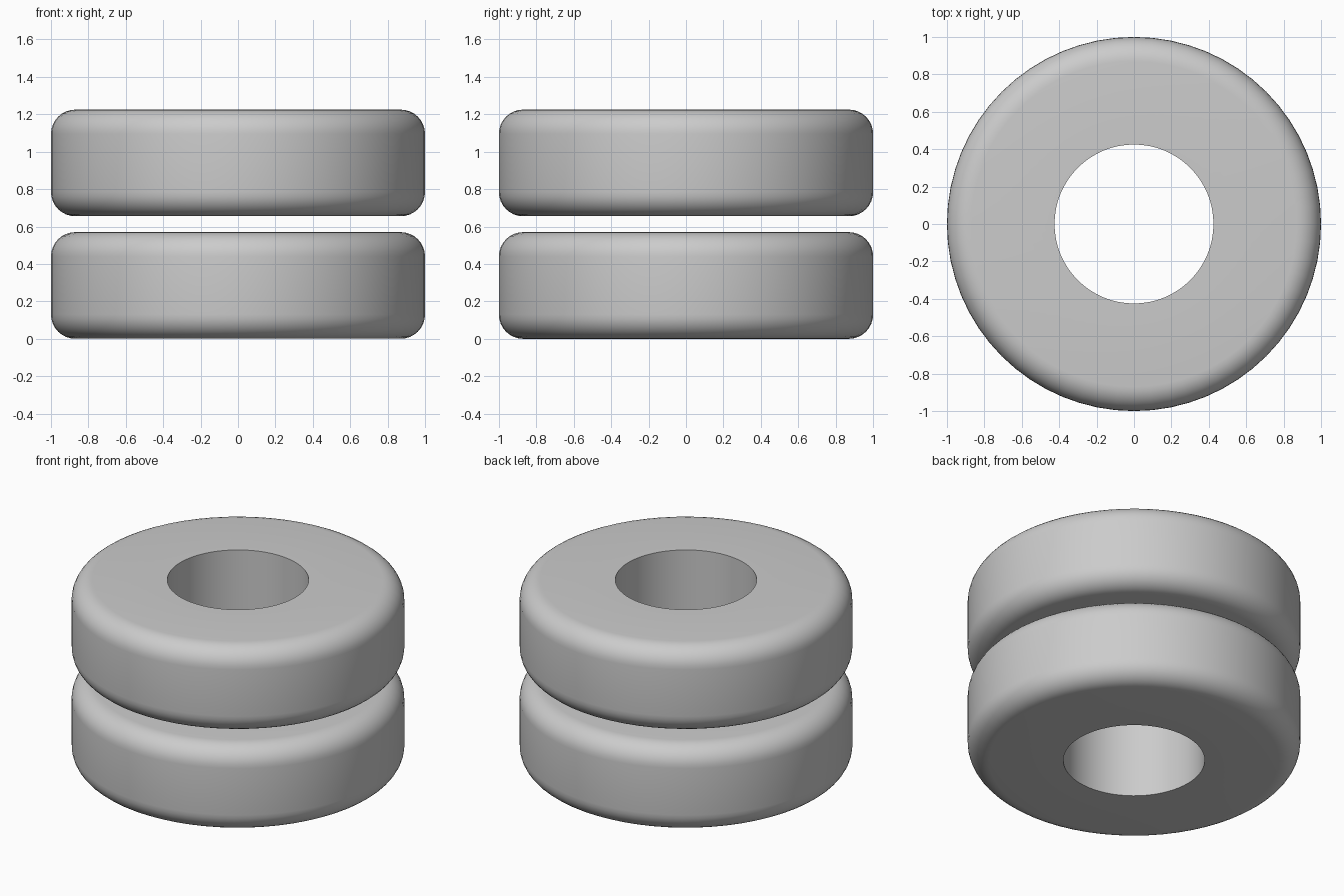
import bpy
import bmesh
from math import cos, sin, pi

OUTER, HOLE, HEIGHT, ROUND = 1.0, 0.425, 0.57, 0.13
SEGMENTS, ARC_STEPS = 64, 8

cube = bpy.data.objects.get("Cube")
if cube:
    bpy.data.objects.remove(cube)

# Plain grey finish
grey = bpy.data.materials.new("plain_grey")
grey.use_nodes = True
colour = (0.6, 0.6, 0.6, 1)
grey.diffuse_color = colour
grey.node_tree.nodes["Principled BSDF"].inputs["Base Color"].default_value = colour


def corner(centre_z, start):
    """Quarter-round outer edge as (radius, height) points."""
    angles = [start + pi / 2 * i / ARC_STEPS for i in range(ARC_STEPS + 1)]
    return [(OUTER - ROUND + ROUND * cos(a), centre_z + ROUND * sin(a)) for a in angles]


def make_ring(name, base):
    """Lathe a ring with a sharp-edged bore and rounded rims."""
    profile = ([(HOLE, 0)] + corner(ROUND, -pi / 2)
               + corner(HEIGHT - ROUND, 0) + [(HOLE, HEIGHT)])
    bm = bmesh.new()
    verts = [bm.verts.new((r, 0, z)) for r, z in profile]
    edges = [bm.edges.new((v, verts[(i + 1) % len(verts)])) for i, v in enumerate(verts)]
    bmesh.ops.spin(bm, geom=verts + edges, cent=(0, 0, 0), axis=(0, 0, 1),
                   angle=2 * pi, steps=SEGMENTS, use_merge=True)
    bmesh.ops.remove_doubles(bm, verts=bm.verts, dist=0.0001)
    bmesh.ops.recalc_face_normals(bm, faces=bm.faces)
    mesh = bpy.data.meshes.new(name)
    bm.to_mesh(mesh)
    bm.free()
    mesh.materials.append(grey)
    ring = bpy.data.objects.new(name, mesh)
    ring.location.z = base
    bpy.context.collection.objects.link(ring)
    bpy.ops.object.select_all(action="DESELECT")
    ring.select_set(True)
    bpy.context.view_layer.objects.active = ring
    bpy.ops.object.shade_smooth_by_angle(angle=pi / 6)


# Two equal rings, one floating above the other
make_ring("lower_ring", 0)
make_ring("upper_ring", 0.655)
